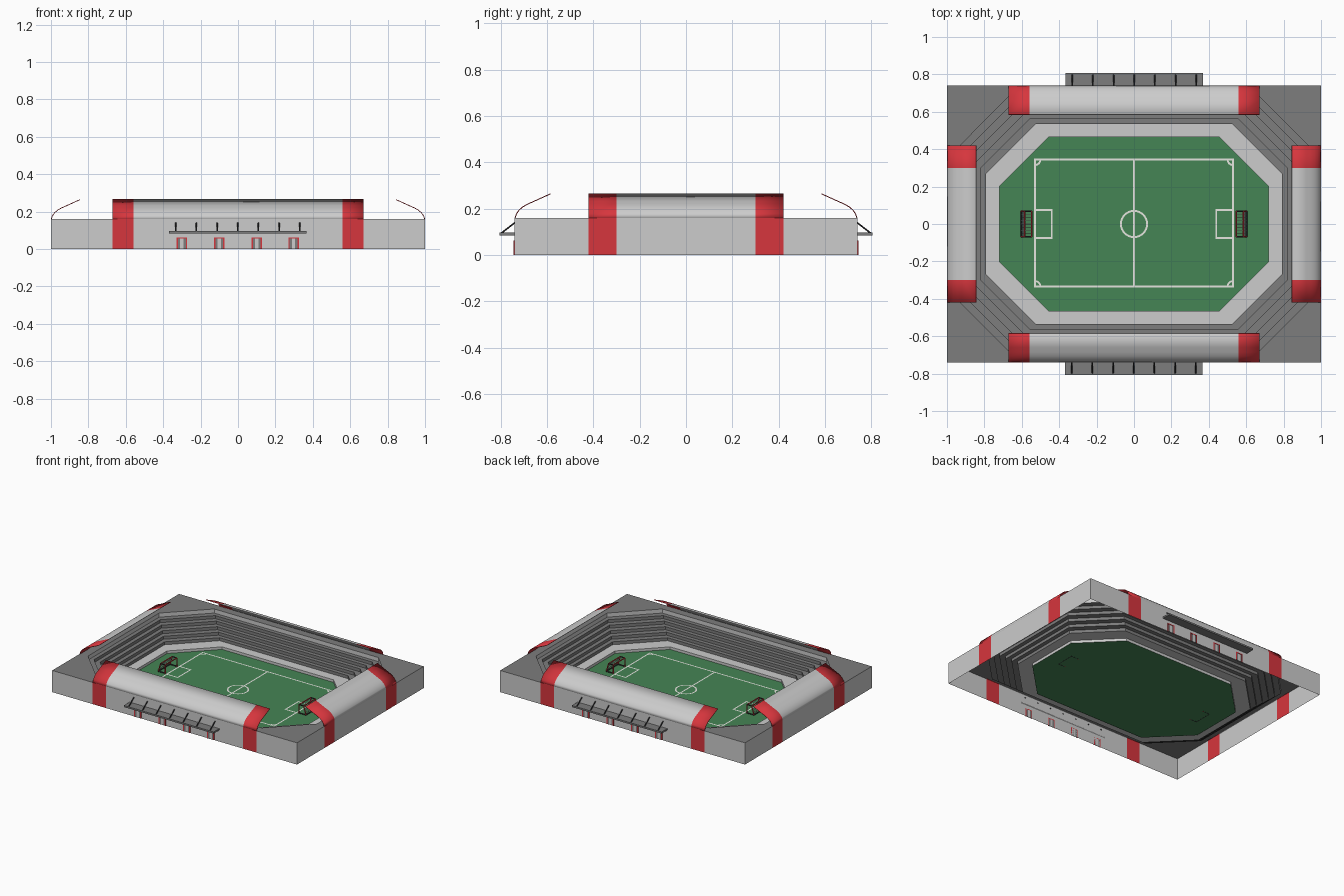
import bpy, bmesh, math
from mathutils import Vector

if "Cube" in bpy.data.objects:
    bpy.data.objects.remove(bpy.data.objects["Cube"])


def material(name, r, g, b):
    m = bpy.data.materials.new(name)
    lin = [c / 12.92 if c < 0.04 else ((c + 0.055) / 1.055) ** 2.4 for c in (r, g, b)]
    m.diffuse_color = (*lin, 1)
    m.use_nodes = True
    m.node_tree.nodes["Principled BSDF"].inputs["Base Color"].default_value = m.diffuse_color
    return m


MATS = [material("light_grey", 0.80, 0.80, 0.80), material("dark_grey", 0.49, 0.49, 0.49),
        material("red", 0.84, 0.21, 0.24), material("grass_green", 0.27, 0.52, 0.33),
        material("white", 0.90, 0.90, 0.88), material("charcoal", 0.20, 0.20, 0.21)]
LIGHT, DARK, RED, GREEN, WHITE, BLACK = range(6)


class Part:
    """Collects faces for one object."""

    def __init__(self, name):
        self.name, self.bm = name, bmesh.new()

    def face(self, pts, mat):
        f = self.bm.faces.new([self.bm.verts.new(p) for p in pts])
        f.material_index = mat

    def bar(self, a, b, r, mat, sides=6):
        a, b = Vector(a), Vector(b)
        q = (b - a).to_track_quat('Z', 'Y')
        ring = [q @ Vector((r * math.cos(t), r * math.sin(t), 0))
                for t in (2 * math.pi * i / sides for i in range(sides))]
        for i in range(sides):
            j = (i + 1) % sides
            self.face([a + ring[i], a + ring[j], b + ring[j], b + ring[i]], mat)
        self.face([a + v for v in reversed(ring)], mat)
        self.face([b + v for v in ring], mat)

    def box(self, place, u, d, z, mat):
        c = [place(i, j, k) for i in u for j in d for k in z]
        for ids in ((0, 1, 3, 2), (4, 6, 7, 5), (0, 4, 5, 1), (2, 3, 7, 6), (0, 2, 6, 4), (1, 5, 7, 3)):
            self.face([c[i] for i in ids], mat)

    def done(self, merge=True, normals=False):
        if merge:
            bmesh.ops.remove_doubles(self.bm, verts=self.bm.verts, dist=1e-5)
        if normals:
            bmesh.ops.recalc_face_normals(self.bm, faces=self.bm.faces)
        me = bpy.data.meshes.new(self.name)
        self.bm.to_mesh(me)
        self.bm.free()
        for m in MATS:
            me.materials.append(m)
        ob = bpy.data.objects.new(self.name, me)
        bpy.context.collection.objects.link(ob)
        return ob


X, Y, H = 1.0, 0.74, 0.16
# Each side maps (along, inward, up) to world space
SIDES = {
    "front": (lambda u, d, z: (u, -Y + d, z), X, 0.67, 0.56),
    "back": (lambda u, d, z: (-u, Y - d, z), X, 0.67, 0.56),
    "right": (lambda u, d, z: (X - d, u, z), Y, 0.42, 0.30),
    "left": (lambda u, d, z: (-X + d, -u, z), Y, 0.42, 0.30)}


def octagon(d, z):
    hx, hy, c = 0.72 + d, 0.465 + d, 0.265
    return [Vector((x, y, z)) for x, y in (
        (hx, c - hy), (hx, hy - c), (hx - c, hy), (c - hx, hy),
        (-hx, hy - c), (-hx, c - hy), (c - hx, -hy), (hx - c, -hy))]


# Outer walls with red bands, curved roofs rising from them
ROOF = [(0, H), (0.006, 0.178), (0.018, 0.195), (0.034, 0.209), (0.055, 0.221),
        (0.08, 0.232), (0.155, 0.266)]
for side, (place, half, a, b) in SIDES.items():
    wall, roof = Part(side + "_wall"), Part(side + "_roof")
    cuts = [-half, -a, -b, b, a, half]
    for i, (u0, u1) in enumerate(zip(cuts, cuts[1:])):
        mat = RED if i in (1, 3) else LIGHT
        wall.face([place(u0, 0, 0), place(u1, 0, 0), place(u1, 0, H), place(u0, 0, H)], mat)
        if 0 < i < 4:
            for (d0, z0), (d1, z1) in zip(ROOF, ROOF[1:]):
                roof.face([place(u0, d0, z0), place(u1, d0, z0),
                           place(u1, d1, z1), place(u0, d1, z1)], mat)
    wall.done()
    ob = roof.done()
    s = ob.modifiers.new("thickness", 'SOLIDIFY')
    s.thickness = 0.004
    for p in ob.data.polygons:
        p.use_smooth = True
    bpy.context.view_layer.objects.active = ob
    ob.select_set(True)
    bpy.ops.object.shade_smooth_by_angle(angle=math.radians(35))
    ob.select_set(False)

# Stepped bowl: walkway, five rows of terraces, upper wall
bowl = Part("terraces")
profile = [(0, 0, LIGHT), (0, 0.02, LIGHT), (0.07, 0.02, LIGHT)]
for i in range(5):
    profile += [(0.07 + 0.029 * i, 0.042 + 0.022 * i, DARK),
                (0.099 + 0.029 * i, 0.042 + 0.022 * i, DARK)]
profile.append((0.215, H, LIGHT))
for (d0, z0, _), (d1, z1, mat) in zip(profile, profile[1:]):
    lo, hi = octagon(d0, z0), octagon(d1, z1)
    for i in range(8):
        j = (i + 1) % 8
        bowl.face([lo[j], lo[i], hi[i], hi[j]], mat)
bowl.done()

# Flat deck between bowl and outer walls
deck = Part("deck")
o = octagon(0.215, H)
corner = [Vector((X * sx, Y * sy, H)) for sx, sy in ((1, -1), (1, 1), (-1, 1), (-1, -1))]
for k in range(4):
    c0, c1 = corner[k], corner[(k + 1) % 4]
    deck.face([c0, c1, o[2 * k + 1], o[2 * k]], DARK)
    deck.face([c1, o[(2 * k + 2) % 8], o[2 * k + 1]], DARK)
deck.done()

# Pitch
pitch = Part("pitch")
pitch.face(octagon(0, 0.001), GREEN)
pitch.done()

# Pitch markings
lines = Part("pitch_markings")
ZL, W, CY = 0.004, 0.005, 0.005


def stripe(x0, y0, x1, y1):
    lines.face([(x0 - W, y0 - W, ZL), (x1 + W, y0 - W, ZL), (x1 + W, y1 + W, ZL), (x0 - W, y1 + W, ZL)], WHITE)


def arc(cx, cy, r, start, sweep, n):
    for i in range(n):
        t0, t1 = (start + sweep * k / n for k in (i, i + 1))
        lines.face([(cx + q * math.cos(t), cy + q * math.sin(t), ZL)
                    for q, t in ((r - W, t0), (r + W, t0), (r + W, t1), (r - W, t1))], WHITE)


FX, FY = 0.53, 0.34
stripe(0, CY - FY, 0, CY + FY)
arc(0, 0, 0.07, 0, 2 * math.pi, 32)
for s in (-1, 1):
    stripe(-FX, CY + s * FY, FX, CY + s * FY)
    stripe(s * FX, CY - FY, s * FX, CY + FY)
    stripe(s * 0.44, -0.075, s * 0.44, 0.075)
    for t in (-1, 1):
        stripe(min(s * 0.44, s * FX), t * 0.075, max(s * 0.44, s * FX), t * 0.075)
        start = {(1, 1): math.pi, (-1, 1): 1.5 * math.pi, (-1, -1): 0, (1, -1): math.pi / 2}[(s, t)]
        arc(s * FX, CY + t * FY, 0.03, start, math.pi / 2, 6)
lines.done(merge=False)

# Goals: red frame, dark side bars, light net
for name, s in (("right_goal", 1), ("left_goal", -1)):
    g = Part(name)
    xf, xm, xb, h, w = s * 0.547, s * 0.585, s * 0.603, 0.065, 0.068
    for y in (-w, w):
        g.bar((xf, y, 0), (xf, y, h), 0.004, RED)
        g.bar((xf, y, h), (xm, y, h), 0.004, BLACK)
        g.bar((xm, y, h), (xb, y, 0.004), 0.004, RED)
        g.bar((xf, y, 0.004), (xb, y, 0.004), 0.004, BLACK)
    for x, z, mat in ((xf, h, RED), (xm, h, RED), (xb, 0.004, BLACK)):
        g.bar((x, -w, z), (x, w, z), 0.004, mat)
    for i in range(1, 8):
        y = -w + 2 * w * i / 8
        g.bar((xf, y, h), (xm, y, h), 0.0015, LIGHT, 4)
        g.bar((xm, y, h), (xb, y, 0.004), 0.0015, LIGHT, 4)
    for k in (0.33, 0.67):
        g.bar((xm + (xb - xm) * k, -w, h * (1 - k)), (xm + (xb - xm) * k, w, h * (1 - k)), 0.0015, LIGHT, 4)
    g.done(merge=False)

# Entrance canopies with tie rods, and doors, on the long sides
for side in ("front", "back"):
    place = SIDES[side][0]
    canopy = Part(side + "_canopy")
    canopy.box(place, (-0.368, 0.365), (-0.066, 0), (0.084, 0.096), DARK)
    for i in range(7):
        u = -0.333 + 0.1105 * i
        canopy.bar(place(u, -0.06, 0.092), place(u, 0.002, 0.14), 0.004, BLACK)
    canopy.done(merge=False, normals=True)
    doors = Part(side + "_doors")
    for u in (-0.3, -0.1, 0.1, 0.297):
        for e in (-1, 1):
            a, b = sorted((u + e * 0.028, u + e * 0.021))
            doors.box(place, (a, b), (-0.004, 0), (0, 0.062), RED)
            a, b = sorted((u + e * 0.021, u + e * 0.009))
            doors.box(place, (a, b), (-0.002, 0), (0, 0.056), DARK)
        doors.box(place, (u - 0.021, u + 0.021), (-0.004, 0), (0.056, 0.062), RED)
        doors.box(place, (u - 0.009, u + 0.009), (-0.002, 0), (0, 0.056), LIGHT)
    doors.done(merge=False, normals=True)
